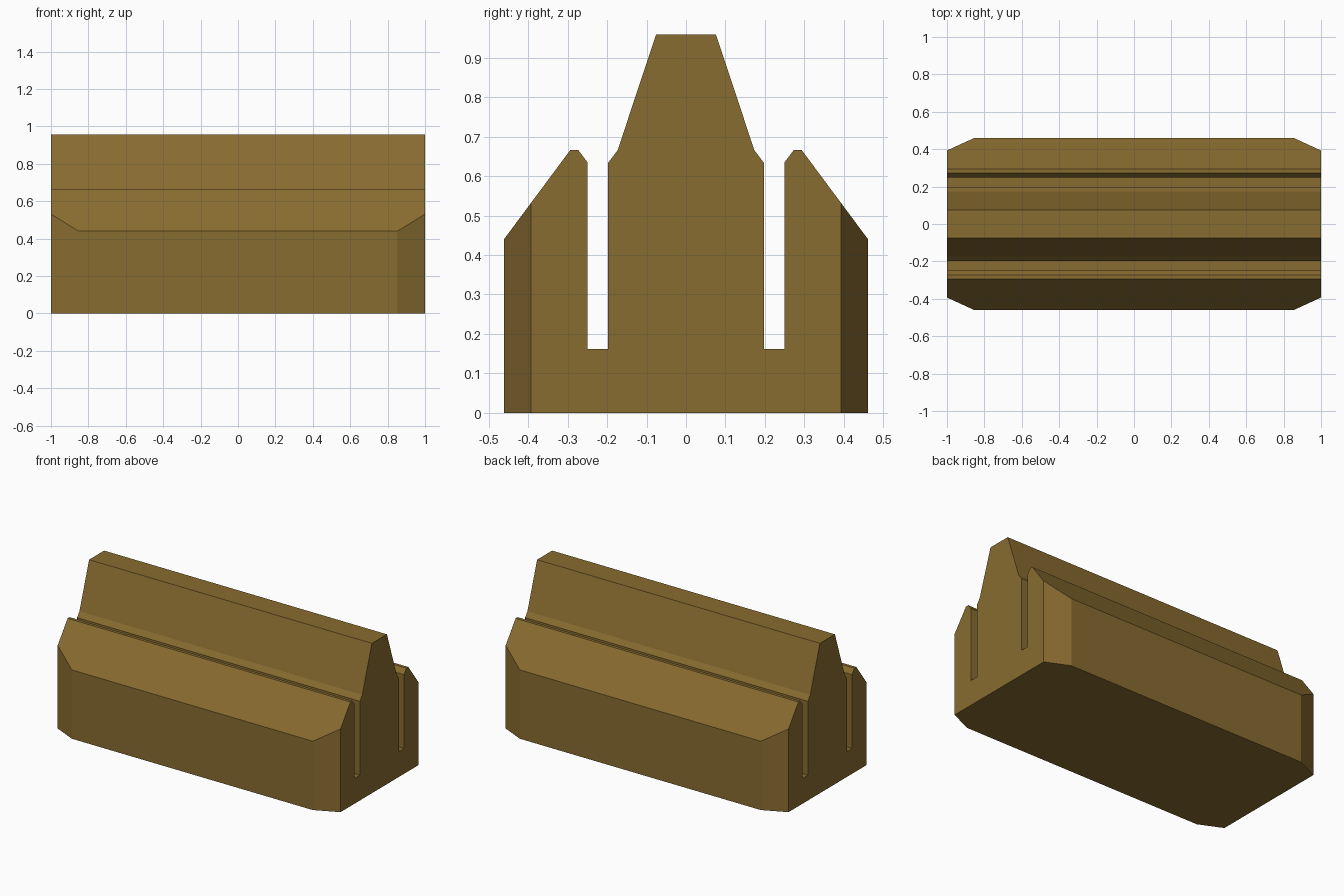
import bpy
import bmesh
from mathutils import Vector

if "Cube" in bpy.data.objects:
    bpy.data.objects.remove(bpy.data.objects["Cube"])

# Half of the slotted cross-section (y, z), from outer base to ridge
half = [(0.461, 0), (0.461, 0.44), (0.293, 0.666), (0.273, 0.666),
        (0.249, 0.634), (0.249, 0.162), (0.197, 0.162), (0.197, 0.634),
        (0.173, 0.666), (0.076, 0.958)]
profile = half + [(-y, z) for y, z in reversed(half)]

# Extrude the section along x
bm = bmesh.new()
face = bm.faces.new([bm.verts.new((-1, y, z)) for y, z in profile])
ext = bmesh.ops.extrude_face_region(bm, geom=[face], use_keep_orig=True)
moved = [g for g in ext["geom"] if isinstance(g, bmesh.types.BMVert)]
bmesh.ops.translate(bm, verts=moved, vec=(2, 0, 0))

# Chamfer the four vertical corners and cap each cut
for sx in (-1, 1):
    for sy in (-1, 1):
        cut = bmesh.ops.bisect_plane(
            bm, geom=bm.verts[:] + bm.edges[:] + bm.faces[:], dist=1e-5,
            plane_co=Vector((sx * 0.852, sy * 0.461, 0)),
            plane_no=Vector((sx * 0.068, sy * 0.148, 0)).normalized(),
            clear_outer=True)
        rim = [g for g in cut["geom_cut"] if isinstance(g, bmesh.types.BMEdge)]
        bmesh.ops.holes_fill(bm, edges=rim, sides=0)
bmesh.ops.recalc_face_normals(bm, faces=bm.faces[:])

mesh = bpy.data.meshes.new("slotted_ridge_block")
bm.to_mesh(mesh)
bm.free()
block = bpy.data.objects.new("slotted_ridge_block", mesh)
bpy.context.collection.objects.link(block)

# Bronze-brown colour
mat = bpy.data.materials.new("bronze_brown")
mat.diffuse_color = (0.25, 0.15, 0.03, 1)
mat.use_nodes = True
mat.node_tree.nodes["Principled BSDF"].inputs["Base Color"].default_value = mat.diffuse_color
mesh.materials.append(mat)
